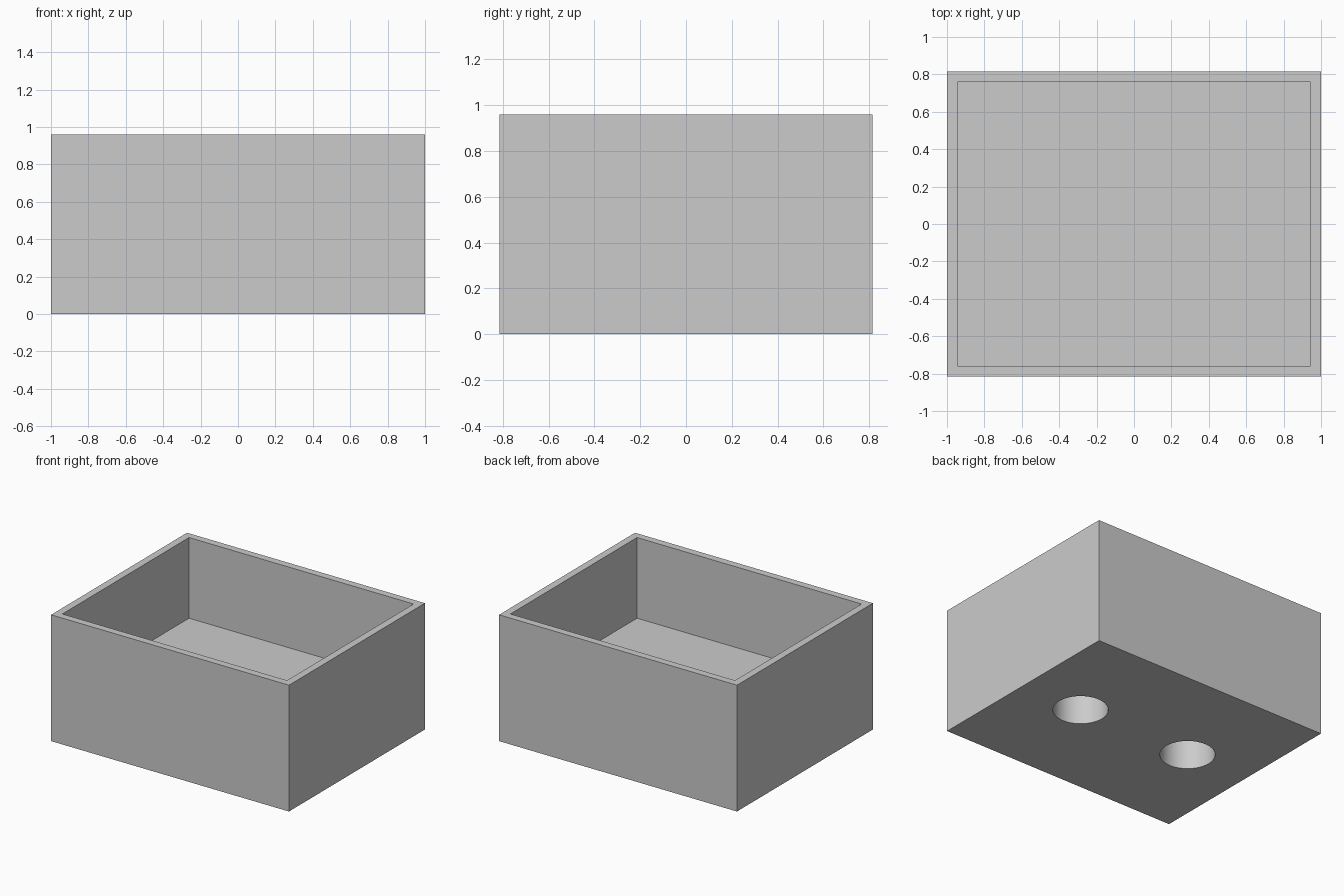
import bpy

cube = bpy.data.objects.get("Cube")
if cube:
    bpy.data.objects.remove(cube, do_unlink=True)

WIDTH, DEPTH, HEIGHT = 2.0, 1.632, 0.96
WALL = 0.056
FLOOR_TOP = 0.347
HOLE_RADIUS, HOLE_X = 0.191, 0.482
HOLE_DEPTH = FLOOR_TOP - WALL

grey = bpy.data.materials.new("light grey")
grey.use_nodes = True
colour = (0.6, 0.6, 0.6, 1)
grey.diffuse_color = colour
grey.node_tree.nodes["Principled BSDF"].inputs["Base Color"].default_value = colour


def block(name, size, bottom):
    bpy.ops.mesh.primitive_cube_add(size=1, location=(0, 0, bottom + size[2] / 2))
    obj = bpy.context.object
    obj.name = name
    obj.scale = size
    bpy.ops.object.transform_apply(location=True, rotation=False, scale=True)
    obj.data.materials.append(grey)
    return obj


def cut(target, cutter):
    mod = target.modifiers.new("cut", 'BOOLEAN')
    mod.operation = 'DIFFERENCE'
    mod.solver = 'EXACT'
    mod.object = cutter
    bpy.context.view_layer.objects.active = target
    bpy.ops.object.modifier_apply(modifier=mod.name)
    bpy.data.objects.remove(cutter, do_unlink=True)


# Solid body, hollowed from above
box = block("open_box", (WIDTH, DEPTH, HEIGHT), 0)
cut(box, block("cavity_cutter", (WIDTH - 2 * WALL, DEPTH - 2 * WALL, HEIGHT), FLOOR_TOP))

# Two blind round sockets in the underside
for side in (-1, 1):
    bpy.ops.mesh.primitive_cylinder_add(
        vertices=64, radius=HOLE_RADIUS, depth=2 * HOLE_DEPTH, location=(side * HOLE_X, 0, 0))
    socket = bpy.context.object
    socket.name = "socket_cutter"
    socket.data.materials.append(grey)
    cut(box, socket)

# Smooth socket walls, crisp box edges
bpy.ops.object.select_all(action='DESELECT')
box.select_set(True)
bpy.context.view_layer.objects.active = box
bpy.ops.object.shade_smooth_by_angle()
